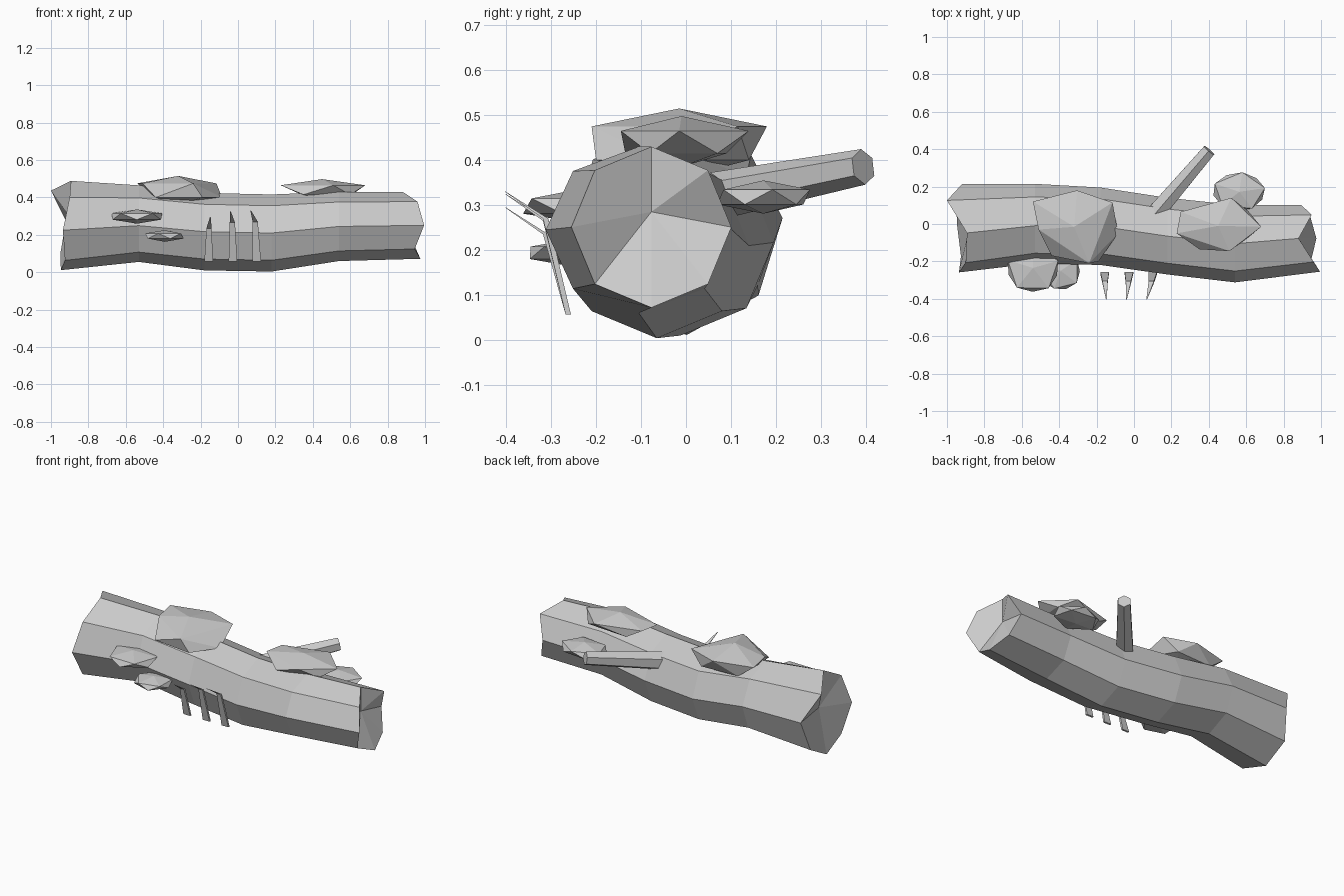
import bpy, bmesh, math, random
from mathutils import Vector

if "Cube" in bpy.data.objects:
    bpy.data.objects.remove(bpy.data.objects["Cube"])

random.seed(4)


def finish(name, bm):
    bmesh.ops.recalc_face_normals(bm, faces=bm.faces)
    me = bpy.data.meshes.new(name)
    bm.to_mesh(me)
    bm.free()
    ob = bpy.data.objects.new(name, me)
    bpy.context.collection.objects.link(ob)
    return ob


# Log: bent eight-sided trunk with splintered, sunken ends
def log():
    # x, centre y, centre z, radius y, radius z, twist
    rings = [(-0.93, -0.023, 0.25, 0.237, 0.24, 6),
             (-0.53, 0.002, 0.26, 0.213, 0.205, 3),
             (-0.18, -0.012, 0.217, 0.207, 0.207, 0),
             (0.18, -0.065, 0.21, 0.205, 0.206, 0),
             (0.54, -0.105, 0.245, 0.207, 0.185, 0),
             (0.95, -0.077, 0.251, 0.178, 0.179, 0)]
    # splinter x, from the back over the top to the front and round below
    left = [-0.92, -1.0, -0.893, -0.90, -0.936, -0.925, -0.947, -0.95]
    right = [0.895, 0.95, 0.88, 0.96, 0.995, 0.945, 0.975, 0.94]
    bm = bmesh.new()
    loops = []
    for i, (x, cy, cz, ry, rz, tw) in enumerate(rings):
        loop = []
        for k in range(8):
            a = math.radians(45 * k + tw)
            vx = left[k] if i == 0 else right[k] if i == 5 else x
            loop.append(bm.verts.new((vx, cy + ry * math.cos(a), cz + rz * math.sin(a))))
        loops.append(loop)
    for a, b in zip(loops, loops[1:]):
        for k in range(8):
            j = (k + 1) % 8
            bm.faces.new((a[k], a[j], b[j], b[k]))
    for loop, c in ((loops[0], (-0.88, -0.02, 0.27)), (loops[-1], (0.88, -0.077, 0.285))):
        mid = bm.verts.new(c)
        for k in range(8):
            bm.faces.new((loop[k], loop[(k + 1) % 8], mid))
    finish("log", bm)


# Large shelf mushrooms: faceted caps from upper and lower rims
def cap(name, apex, base, upper, zu, lower, zl):
    bm = bmesh.new()
    pts = [apex, base] + [(x, y, zu) for x, y in upper] + [(x, y, zl) for x, y in lower]
    for p in pts:
        bm.verts.new(p)
    res = bmesh.ops.convex_hull(bm, input=bm.verts[:])
    loose = [v for v in bm.verts if not v.link_faces]
    bmesh.ops.delete(bm, geom=loose, context='VERTS')
    finish(name, bm)


# Small shelf mushrooms: flattened twenty-sided lumps
def lump(name, centre, radii, turn):
    bm = bmesh.new()
    bmesh.ops.create_icosphere(bm, subdivisions=1, radius=1)
    c, s = math.cos(turn), math.sin(turn)
    for v in bm.verts:
        x, y, z = v.co
        f = random.uniform(0.97, 1.05)
        v.co = (centre[0] + radii[0] * f * (c * x - s * y),
                centre[1] + radii[1] * f * (s * x + c * y),
                centre[2] + radii[2] * z)
    finish(name, bm)


# Branch stub: tapered six-sided peg
def branch(start, end, r1, r2):
    a, b = Vector(start), Vector(end)
    d = b - a
    bm = bmesh.new()
    bmesh.ops.create_cone(bm, cap_ends=True, segments=6, radius1=r1, radius2=r2, depth=d.length)
    ob = finish("branch_stub", bm)
    ob.location = (a + b) / 2
    ob.rotation_euler = d.to_track_quat('Z', 'Y').to_euler()


# Bark curls: thin strips that peel outward to a point
def bark(name, x, tip_x, tip_z):
    rows = [(x, 0.023, -0.262, 0.057), (x * 0.75 + tip_x * 0.25, 0.014, -0.312, tip_z - 0.06),
            (tip_x, 0.002, -0.402, tip_z)]
    bm = bmesh.new()
    loops = []
    for cx, w, y, z in rows:
        t = 0.006 if w > 0.01 else 0.001
        loops.append([bm.verts.new(p) for p in ((cx - w, y - t, z), (cx + w, y - t, z),
                                                (cx + w, y + t, z), (cx - w, y + t, z))])
    for a, b in zip(loops, loops[1:]):
        for k in range(4):
            j = (k + 1) % 4
            bm.faces.new((a[k], a[j], b[j], b[k]))
    bm.faces.new(loops[0])
    bm.faces.new(loops[-1])
    finish(name, bm)


log()
cap("top_mushroom_large", (-0.32, -0.015, 0.515), (-0.32, -0.015, 0.36),
    [(-0.54, 0.12), (-0.305, 0.18), (-0.115, 0.115), (-0.24, -0.21), (-0.51, -0.03)], 0.475,
    [(-0.085, -0.05), (-0.44, -0.17), (-0.19, -0.20), (-0.20, 0.14), (-0.44, 0.13)], 0.40)
cap("top_mushroom_small", (0.45, -0.01, 0.498), (0.45, -0.01, 0.385),
    [(0.25, 0.065), (0.228, -0.05), (0.52, 0.14), (0.68, -0.015), (0.51, -0.145)], 0.465,
    [(0.35, -0.135), (0.61, 0.07), (0.34, 0.09), (0.60, -0.08)], 0.415)
lump("front_mushroom_large", (-0.54, -0.235, 0.298), (0.155, 0.142, 0.038), 0.3)
lump("front_mushroom_small", (-0.392, -0.25, 0.194), (0.117, 0.115, 0.031), 0.6)
lump("back_mushroom", (0.563, 0.172, 0.318), (0.154, 0.113, 0.037), 0.2)
branch((0.10, 0.04, 0.315), (0.402, 0.394, 0.385), 0.055, 0.04)
for i, (x, tx, tz) in enumerate([(-0.157, -0.148, 0.295), (-0.027, -0.04, 0.325), (0.1, 0.068, 0.33)]):
    bark(f"bark_curl_{i + 1}", x, tx, tz)
